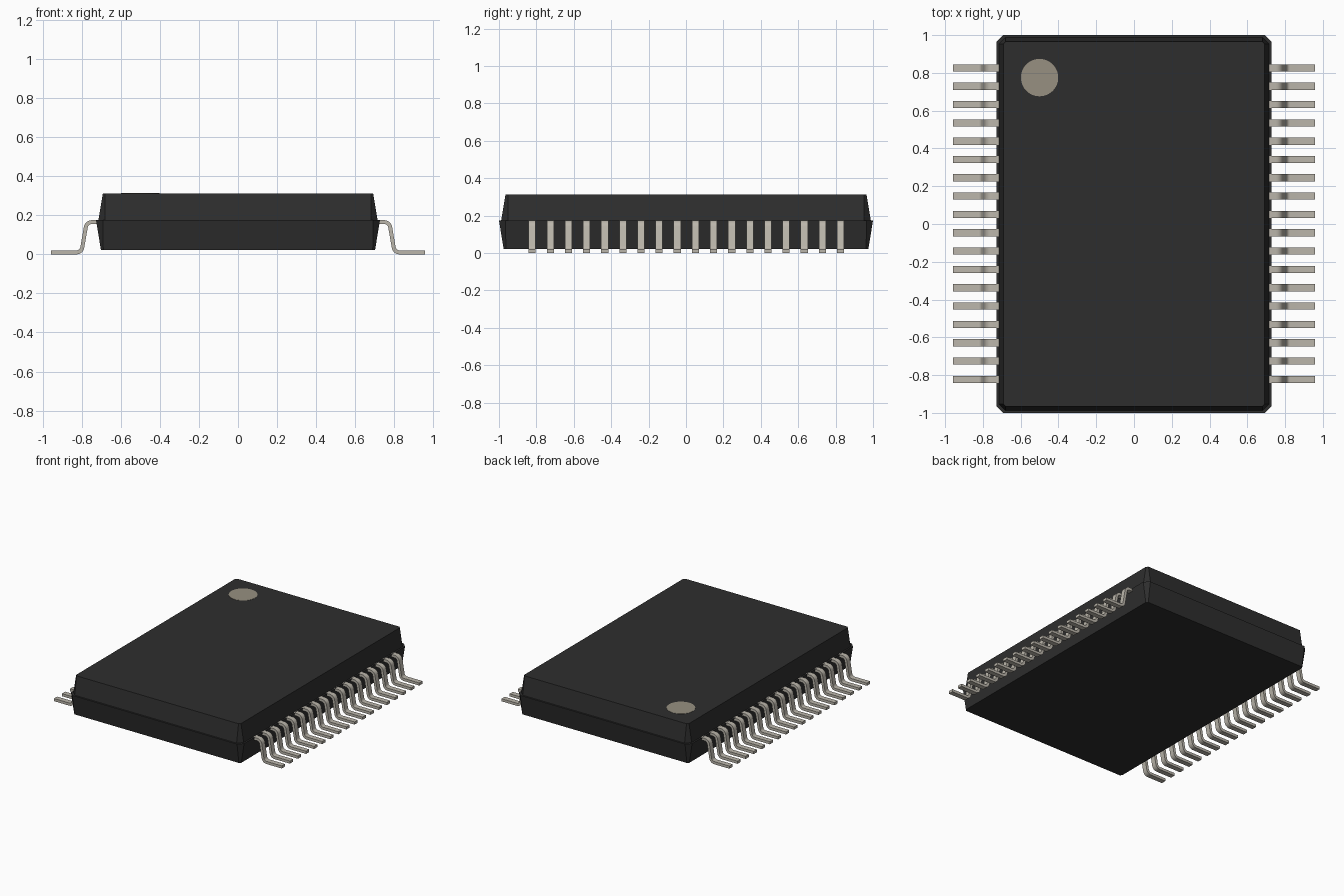
import bpy, bmesh, math
from mathutils import Vector

cube = bpy.data.objects.get("Cube")
if cube:
    bpy.data.objects.remove(cube, do_unlink=True)


def material(name, color, roughness):
    m = bpy.data.materials.new(name)
    m.use_nodes = True
    m.diffuse_color = (*color, 1)
    bsdf = next(n for n in m.node_tree.nodes if n.type == 'BSDF_PRINCIPLED')
    bsdf.inputs["Base Color"].default_value = (*color, 1)
    bsdf.inputs["Roughness"].default_value = roughness
    return m


BLACK = material("black plastic", (0.027, 0.027, 0.027), 0.6)
METAL = material("tinned metal", (0.50, 0.47, 0.41), 0.4)
BEIGE = material("beige marking", (0.31, 0.28, 0.22), 0.6)


def finish(bm, name, mat):
    bmesh.ops.recalc_face_normals(bm, faces=bm.faces)
    mesh = bpy.data.meshes.new(name)
    bm.to_mesh(mesh)
    bm.free()
    mesh.materials.append(mat)
    return mesh


def add(name, mesh):
    ob = bpy.data.objects.new(name, mesh)
    bpy.context.collection.objects.link(ob)
    return ob


# Body: chamfered rectangles (half x, half y, z, corner cut) lofted upward
RINGS = [(0.702, 0.975, 0.022, 0.012), (0.727, 1.0, 0.175, 0.035),
         (0.715, 0.988, 0.175, 0.035), (0.692, 0.965, 0.313, 0.012)]
bm = bmesh.new()
loops = []
for hx, hy, z, c in RINGS:
    pts = [(hx, c - hy), (hx, hy - c), (hx - c, hy), (c - hx, hy),
           (-hx, hy - c), (-hx, c - hy), (c - hx, -hy), (hx - c, -hy)]
    loops.append([bm.verts.new((x, y, z)) for x, y in pts])
for a, b in zip(loops, loops[1:]):
    for i in range(8):
        j = (i + 1) % 8
        bm.faces.new((a[i], a[j], b[j], b[i]))
bm.faces.new(loops[0][::-1])
bm.faces.new(loops[-1])
add("package_body", finish(bm, "package_body", BLACK))

# Pin one marker: thin disc on the top face
bm = bmesh.new()
bmesh.ops.create_cone(bm, cap_ends=True, segments=48, radius1=0.099,
                      radius2=0.099, depth=0.004)
marker = add("corner_marker", finish(bm, "corner_marker", BEIGE))
marker.location = (-0.5, 0.775, 0.3125)


# Gull-wing lead: centre line with rounded corners, thickened and extruded
def rounded(points, radius, steps):
    pts = [Vector(p) for p in points]
    out = [pts[0]]
    for p, q, r in zip(pts, pts[1:], pts[2:]):
        u, v = (p - q).normalized(), (r - q).normalized()
        half = u.angle(v) / 2
        tangent = radius / math.tan(half)
        mid = (u + v).normalized()
        centre = q + mid * (radius / math.sin(half))
        start = q + u * tangent - centre
        end = q + v * tangent - centre
        sweep = start.angle(end)
        for i in range(steps + 1):
            t = i / steps
            out.append(centre + (start * math.sin((1 - t) * sweep)
                                 + end * math.sin(t * sweep)) / math.sin(sweep))
    return out + [pts[-1]]


THICK, WIDTH = 0.02, 0.038
path = rounded([(0.68, 0.165), (0.775, 0.165), (0.802, 0.01), (0.957, 0.01)], 0.03, 6)
bm = bmesh.new()
sections = []
for i, p in enumerate(path):
    d = (path[min(i + 1, len(path) - 1)] - path[max(i - 1, 0)]).normalized()
    if i in (1, len(path) - 2) or i == 0 or i == len(path) - 1:
        d = Vector((1, 0))
    n = Vector((-d.y, d.x)) * THICK / 2
    corners = [(p + n, -1), (p + n, 1), (p - n, 1), (p - n, -1)]
    sections.append([bm.verts.new((q.x, s * WIDTH / 2, q.y)) for q, s in corners])
for a, b in zip(sections, sections[1:]):
    for i in range(4):
        j = (i + 1) % 4
        bm.faces.new((a[i], a[j], b[j], b[i]))
bm.faces.new(sections[0])
bm.faces.new(sections[-1])
lead = finish(bm, "lead", METAL)
lead.polygons.foreach_set("use_smooth", [True] * len(lead.polygons))
lead.set_sharp_from_angle(angle=math.radians(35))

# Eighteen leads on each long side
COUNT, PITCH = 18, 0.097
for side, turn in (("left", 0), ("right", math.pi)):
    for i in range(COUNT):
        ob = add(f"{side}_lead_{i + 1}", lead)
        ob.location.y = (i - (COUNT - 1) / 2) * PITCH + 0.002
        ob.rotation_euler.z = turn
